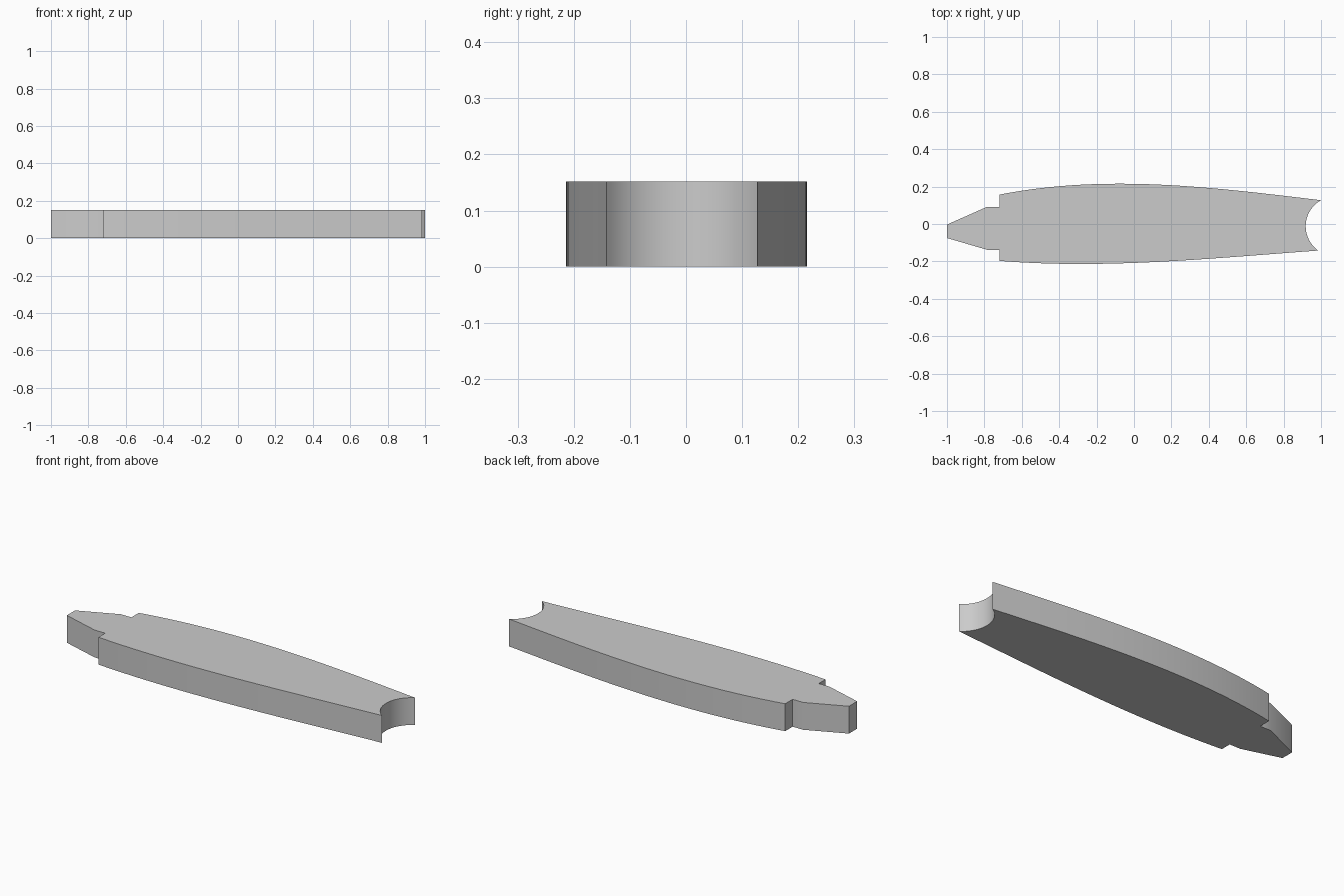
import bpy, bmesh, math
from mathutils import Vector
from mathutils.geometry import interpolate_bezier

if "Cube" in bpy.data.objects:
    bpy.data.objects.remove(bpy.data.objects["Cube"], do_unlink=True)

HEIGHT = 0.152

grey = bpy.data.materials.new("plain grey")
grey.use_nodes = True
colour = (0.6, 0.6, 0.6, 1)
grey.diffuse_color = colour
grey.node_tree.nodes["Principled BSDF"].inputs["Base Color"].default_value = colour


def side_curve(*points):
    return [(p.x, p.y) for p in
            interpolate_bezier(*[Vector((x, y, 0)) for x, y in points], 33)]


def arc(cx, cy, r, start, end, steps=24):
    angles = [math.radians(start + (end - start) * i / steps) for i in range(steps + 1)]
    return [(cx + r * math.cos(a), cy + r * math.sin(a)) for a in angles]


# Outline, counter-clockwise: tapered tip, front side, concave end, back side
tip_front = [(-0.785, -0.138), (-0.72, -0.138)]
tip_back = [(-0.72, 0.092), (-0.785, 0.092)]
front_side = side_curve((-0.72, -0.197), (-0.152, -0.243), (0.417, -0.183), (0.985, -0.142))
back_side = side_curve((1, 0.127), (0.427, 0.196), (-0.147, 0.27), (-0.72, 0.157))
notch = arc(1.077, -0.012, 0.159, 234.6, 119)[1:-1]
outline = ([(-1, -0.003), (-1, -0.075)] + tip_front + front_side
           + notch + back_side + tip_back)

# Extrude the outline into a slab
bm = bmesh.new()
base = bm.faces.new([bm.verts.new((x, y, 0)) for x, y in outline])
top = bmesh.ops.extrude_face_region(bm, geom=[base], use_keep_orig=True)
bmesh.ops.translate(bm, vec=(0, 0, HEIGHT),
                    verts=[g for g in top["geom"] if isinstance(g, bmesh.types.BMVert)])
bmesh.ops.recalc_face_normals(bm, faces=bm.faces)
mesh = bpy.data.meshes.new("tapered_slab")
bm.to_mesh(mesh)
bm.free()
mesh.materials.append(grey)
slab = bpy.data.objects.new("tapered_slab", mesh)
bpy.context.collection.objects.link(slab)

# Smooth the curved sides, keep the corners sharp
bpy.ops.object.select_all(action="DESELECT")
slab.select_set(True)
bpy.context.view_layer.objects.active = slab
bpy.ops.object.shade_smooth_by_angle(angle=math.radians(30))
